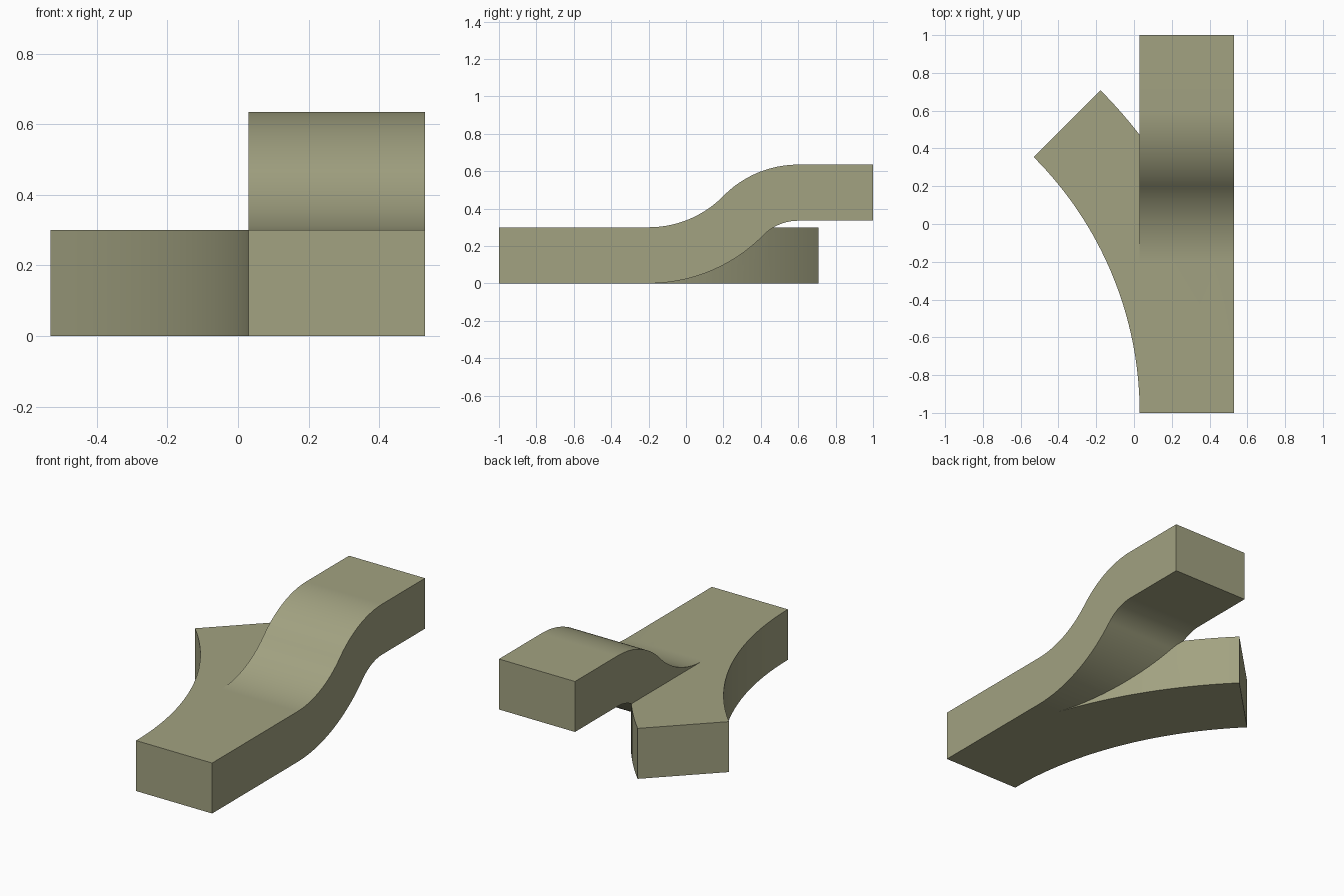
import bpy, bmesh, math
from mathutils import Vector

if "Cube" in bpy.data.objects:
    bpy.data.objects.remove(bpy.data.objects["Cube"])

W, T, X0 = 0.5, 0.3, 0.03       # track width, thickness, left side of ramp
RISE, RUN = 0.335, 0.8
N = 24


def arc(cx, cy, r, a0, a1, n=N):
    pts = []
    for i in range(n + 1):
        a = math.radians(a0 + (a1 - a0) * i / n)
        pts.append((cx + r * math.cos(a), cy + r * math.sin(a)))
    return pts


def extrude(name, pts, depth):
    bm = bmesh.new()
    face = bm.faces.new([bm.verts.new(p) for p in pts])
    ext = bmesh.ops.extrude_face_region(bm, geom=[face])
    moved = [g for g in ext["geom"] if isinstance(g, bmesh.types.BMVert)]
    bmesh.ops.translate(bm, vec=Vector(depth), verts=moved)
    bmesh.ops.recalc_face_normals(bm, faces=bm.faces)
    mesh = bpy.data.meshes.new(name)
    bm.to_mesh(mesh)
    bm.free()
    obj = bpy.data.objects.new(name, mesh)
    bpy.context.collection.objects.link(obj)
    return obj


# Rising track: S-shaped side profile made of two concentric arc pairs
theta = 2 * math.atan(RISE / RUN)
R = RUN / 2 / math.sin(theta)
deg = math.degrees(theta)
low, high = (-0.2, T + R), (0.6, RISE + T - R)
top = [(-1, T)] + arc(*low, R, -90, -90 + deg) \
    + arc(*high, R, 90 + deg, 90)[1:] + [(1, RISE + T)]
bottom = [(-1, 0)] + arc(*low, R + T, -90, -90 + deg) \
    + arc(*high, R - T, 90 + deg, 90)[1:] + [(1, RISE)]
track = extrude("track_junction",
                [(X0, y, z) for y, z in top + bottom[::-1]], (W, 0, 0))

# Flat branch: 45 degree bend to the left
r = 1.915
plan = arc(X0 - r, -1, r, 0, 45, 32) + arc(X0 - r, -1, r + W, 45, 0, 32)
branch = extrude("branch_cutter", [(x, y, 0) for x, y in plan], (0, 0, T))
branch.hide_render = True

# Merge both tracks into one solid
mod = track.modifiers.new("merge", 'BOOLEAN')
mod.operation = 'UNION'
mod.solver = 'EXACT'
mod.object = branch
bpy.context.view_layer.objects.active = track
track.select_set(True)
bpy.ops.object.modifier_apply(modifier=mod.name)
bpy.data.objects.remove(branch)

# Smooth curved surfaces, crisp corners
bpy.ops.object.shade_smooth_by_angle(angle=math.radians(25))
wn = track.modifiers.new("weighted_normals", 'WEIGHTED_NORMAL')
wn.keep_sharp = True

# Wood-toned olive finish
mat = bpy.data.materials.new("olive")
mat.diffuse_color = (0.36, 0.36, 0.22, 1)
mat.use_nodes = True
mat.node_tree.nodes["Principled BSDF"].inputs["Base Color"].default_value = mat.diffuse_color
track.data.materials.clear()
track.data.materials.append(mat)
